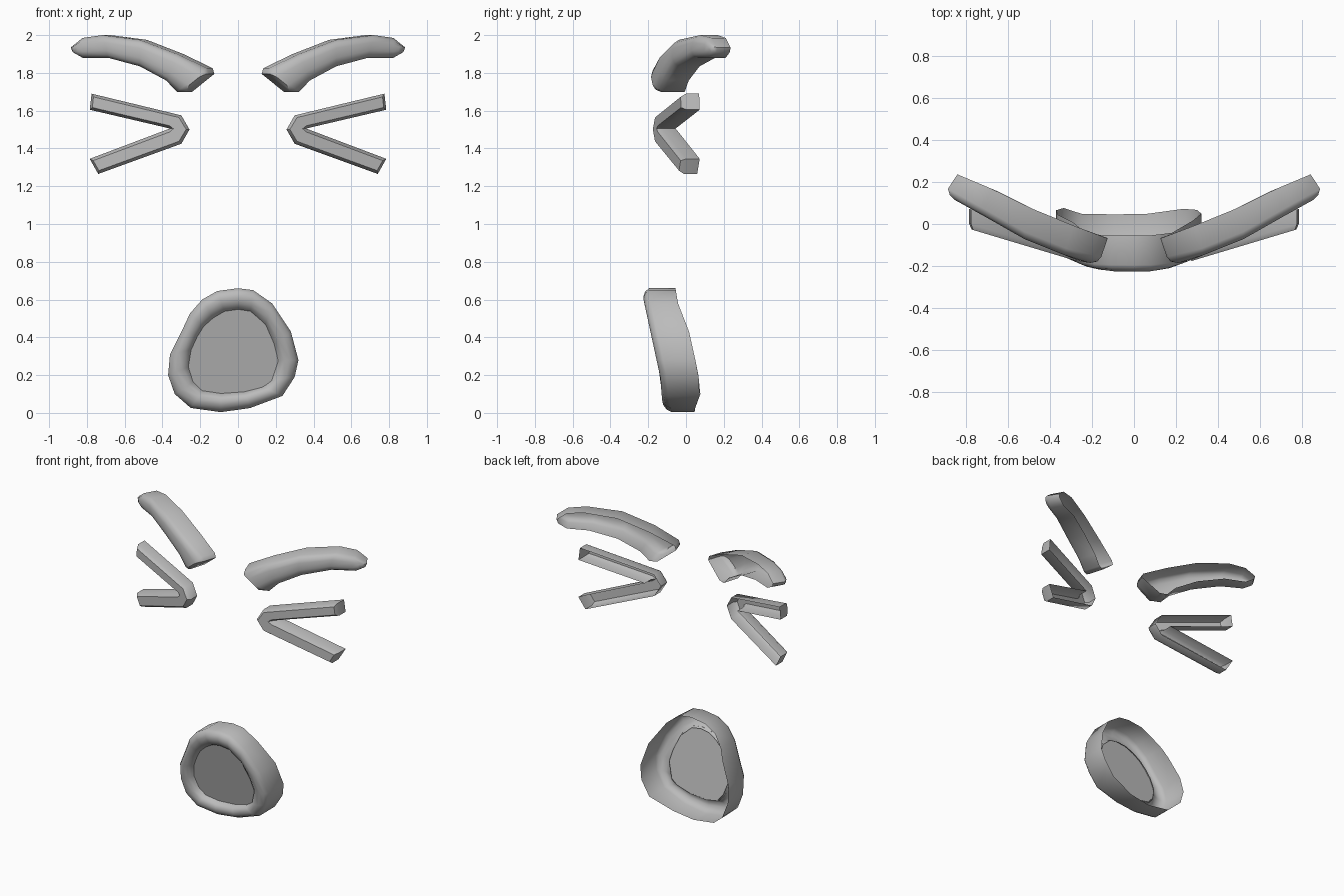
import bpy, math
from mathutils import Vector

if "Cube" in bpy.data.objects:
    bpy.data.objects.remove(bpy.data.objects["Cube"])

grey = bpy.data.materials.new("plain_grey")
grey.diffuse_color = (0.5, 0.5, 0.5, 1)
grey.use_nodes = True
grey.node_tree.nodes["Principled BSDF"].inputs["Base Color"].default_value = grey.diffuse_color


def curve(table, t):
    """Piecewise linear lookup, clamped at the ends."""
    if t <= table[0][0]:
        return table[0][1]
    for (a, va), (b, vb) in zip(table, table[1:]):
        if t <= b:
            return va + (vb - va) * (t - a) / (b - a)
    return table[-1][1]


def lerp(a, b, t):
    return (a[0] + (b[0] - a[0]) * t, a[1] + (b[1] - a[1]) * t)


def make(name, verts, faces, mirror=False, angle=40):
    me = bpy.data.meshes.new(name)
    me.from_pydata(verts, [], faces)
    me.materials.append(grey)
    ob = bpy.data.objects.new(name, me)
    bpy.context.collection.objects.link(ob)
    bpy.ops.object.select_all(action='DESELECT')
    ob.select_set(True)
    bpy.context.view_layer.objects.active = ob
    bpy.ops.object.shade_smooth_by_angle(angle=math.radians(angle))
    if mirror:
        mod = ob.modifiers.new("mirror", 'MIRROR')
        mod.use_mirror_merge = False
    return ob


def bands(rings):
    """Join equal closed rings, listed from back to front."""
    n = len(rings[0])
    verts = [p for r in rings for p in r]
    faces = [(k * n + i, k * n + (i + 1) % n, (k + 1) * n + (i + 1) % n, (k + 1) * n + i)
             for k in range(len(rings) - 1) for i in range(n)]
    return verts, faces


def inset_strip(a, b, side, end):
    """Narrow a strip of paired points and shorten its two ends."""
    a2 = [lerp(p, q, side) for p, q in zip(a, b)]
    b2 = [lerp(q, p, side) for p, q in zip(a, b)]
    for s in (a2, b2):
        for i, j in ((0, 1), (-1, -2)):
            d = math.dist(s[i], s[j])
            s[i] = lerp(s[i], s[j], min(0.6, end / d))
    return a2 + b2[::-1]


def strip_shell(name, a, b, back, layers, angle):
    """Strip with a rounded front, side walls and an open back."""
    rings = [[back(x, z) for x, z in a + b[::-1]]]
    for side, end, front in layers:
        rings.append([front(x, z) for x, z in inset_strip(a, b, side, end)])
    verts, faces = bands(rings)
    n = len(a)
    o = len(verts) - 2 * n
    for i in range(n - 1):
        faces.append((o + i, o + i + 1, o + 2 * n - 2 - i, o + 2 * n - 1 - i))
    make(name, verts, faces, True, angle)


# Eyebrows: arched strips swept back at the temples
brow_low = [(.25, 1.70), (.30, 1.70), (.36, 1.76), (.505, 1.835), (.68, 1.88), (.82, 1.88), (.875, 1.91)]
brow_top = [(.125, 1.795), (.135, 1.825), (.30, 1.90), (.505, 1.975), (.71, 2.0), (.82, 1.985), (.885, 1.935)]
brow_f = [(.16, -.19), (.25, -.18), (.515, -.075), (.735, .05), (.89, .135)]
brow_b = [(.13, -.067), (.435, .048), (.64, .152), (.84, .236)]


def brow_back(x, z):
    x -= .045 * (x - .125) / .76
    return (x, curve(brow_b, x), z)


def brow_front(dy):
    def f(x, z):
        x += .03 * (1 - (x - .125) / .76)
        return (x, curve(brow_f, x) + dy, z)
    return f


strip_shell("eyebrows", brow_low, brow_top, brow_back,
            [(0, 0, brow_front(.035)), (.12, .01, brow_front(.01)), (.32, .03, brow_front(0))], 50)

# Eyes: squeezed-shut chevrons pointing to the middle
eye_out = [(.775, 1.69), (.30, 1.575), (.257, 1.50), (.30, 1.425), (.74, 1.265)]
eye_in = [(.785, 1.605), (.375, 1.509), (.36, 1.505), (.375, 1.50), (.785, 1.345)]


def eye_at(dy):
    return lambda x, z: (x, -.18 + (x - .26) * .3 + dy, z)


strip_shell("eyes", eye_out, eye_in, eye_at(.095),
            [(0, 0, eye_at(.025)), (.17, .012, eye_at(0))], 50)

# Mouth: rounded rim, open behind, around a thin panel
rim_out = [(0, .66), (.08, .65), (.18, .58), (.28, .43), (.32, .28), (.30, .19), (.235, .09), (.065, .026),
           (-.09, .004), (-.25, .026), (-.335, .10), (-.37, .20), (-.36, .31), (-.29, .45), (-.255, .525),
           (-.19, .60), (-.11, .645)][::-1]
rim_in = [(0, .545), (.066, .535), (.145, .465), (.19, .36), (.21, .275), (.175, .17), (.13, .137), (.035, .11),
          (-.09, .10), (-.19, .116), (-.235, .165), (-.26, .245), (-.245, .335), (-.215, .40), (-.18, .455),
          (-.13, .50), (-.07, .535)][::-1]
mouth_f = [(0, -.11), (.08, -.13), (.16, -.13), (.6, -.225), (.66, -.23)]
mouth_b = [(0, .045), (.035, .05), (.11, .08), (.215, .063), (.42, .02), (.6, -.05), (.66, -.055)]

rings = [[(x, curve(mouth_b, z), z) for x, z in rim_out]]
for t, dy in ((0, .035), (.15, .012), (.4, 0), (.7, .005), (.9, .02), (1.04, .05)):
    pts = [lerp(p, q, t) for p, q in zip(rim_out, rim_in)]
    rings.append([(x, curve(mouth_f, z) + dy, z) for x, z in pts])
make("mouth_rim", *bands(rings), angle=50)

panel = [lerp(p, q, .97) for p, q in zip(rim_out, rim_in)]
make("mouth_panel", [(x, -.06 - .215 * z, z) for x, z in panel], [tuple(range(len(panel)))])
